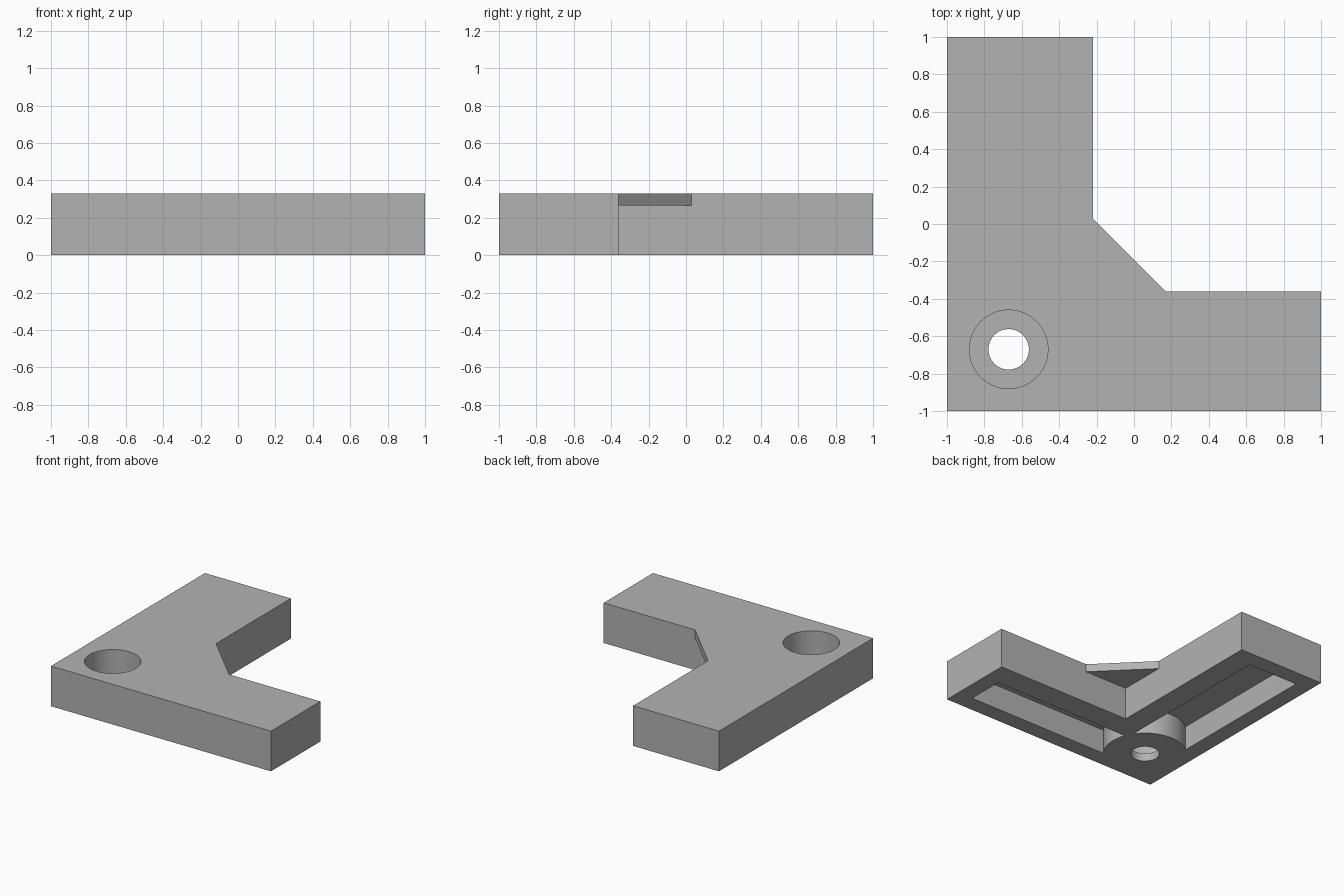
import bpy
import bmesh
import math

cube = bpy.data.objects.get("Cube")
if cube:
    bpy.data.objects.remove(cube, do_unlink=True)

HEIGHT = 0.33
WEB = 0.065           # thin gusset and bore floor thickness
WALL = 0.865          # distance from centre to inner face of outer walls
INNER_X, INNER_Y = -0.22, -0.36
HOLE = (-0.67, -0.67)

grey = bpy.data.materials.new("plain grey")
grey.use_nodes = True
colour = (0.45, 0.45, 0.45, 1)
grey.diffuse_color = colour
grey.node_tree.nodes["Principled BSDF"].inputs["Base Color"].default_value = colour


def prism(name, outline, z0, z1):
    """Extrude a flat outline from z0 to z1."""
    bm = bmesh.new()
    face = bm.faces.new([bm.verts.new((x, y, z0)) for x, y in outline])
    top = bmesh.ops.extrude_face_region(bm, geom=[face])["geom"]
    verts = [v for v in top if isinstance(v, bmesh.types.BMVert)]
    bmesh.ops.translate(bm, verts=verts, vec=(0, 0, z1 - z0))
    bmesh.ops.recalc_face_normals(bm, faces=bm.faces)
    mesh = bpy.data.meshes.new(name)
    bm.to_mesh(mesh)
    bm.free()
    mesh.materials.append(grey)
    obj = bpy.data.objects.new(name, mesh)
    bpy.context.collection.objects.link(obj)
    return obj


def box(name, x0, x1, y0, y1, z0, z1):
    return prism(name, [(x0, y0), (x1, y0), (x1, y1), (x0, y1)], z0, z1)


def cylinder(name, radius, z0, z1, sides=96):
    angles = [2 * math.pi * i / sides for i in range(sides)]
    return prism(name, [(HOLE[0] + radius * math.cos(a), HOLE[1] + radius * math.sin(a))
                        for a in angles], z0, z1)


def combine(target, tool, operation):
    """Apply a boolean and throw the tool away."""
    mod = target.modifiers.new(operation.lower(), "BOOLEAN")
    mod.operation = operation
    mod.solver = "EXACT"
    mod.object = tool
    bpy.context.view_layer.objects.active = target
    bpy.ops.object.modifier_apply(modifier=mod.name)
    bpy.data.objects.remove(tool, do_unlink=True)


# L-shaped body
bracket = prism("corner_bracket", [(-1, -1), (1, -1), (1, INNER_Y), (INNER_X, INNER_Y),
                                   (INNER_X, 1), (-1, 1)], 0, HEIGHT)

# Thin triangular gusset in the inside corner
leg = 0.39
gusset = prism("gusset", [(INNER_X, INNER_Y), (INNER_X + leg, INNER_Y),
                          (INNER_X, INNER_Y + leg)], HEIGHT - WEB, HEIGHT)
combine(bracket, gusset, "UNION")

# Underside pockets, stopping at the round boss
pockets = [box("pocket_x", HOLE[0], WALL, -WALL, -0.56, -0.1, 0.2),
           box("pocket_y", -WALL, -0.41, HOLE[1], WALL, -0.1, 0.2)]
for pocket in pockets:
    combine(pocket, cylinder("boss", 0.313, -0.2, 0.4), "DIFFERENCE")
    combine(bracket, pocket, "DIFFERENCE")

# Counterbored screw hole
combine(bracket, cylinder("counterbore", 0.21, WEB, 0.5), "DIFFERENCE")
combine(bracket, cylinder("through_hole", 0.108, -0.1, 0.5), "DIFFERENCE")

# Smooth the round walls, keep edges sharp
bpy.ops.object.select_all(action="DESELECT")
bracket.select_set(True)
bpy.context.view_layer.objects.active = bracket
bpy.ops.object.shade_smooth_by_angle(angle=math.radians(30))
